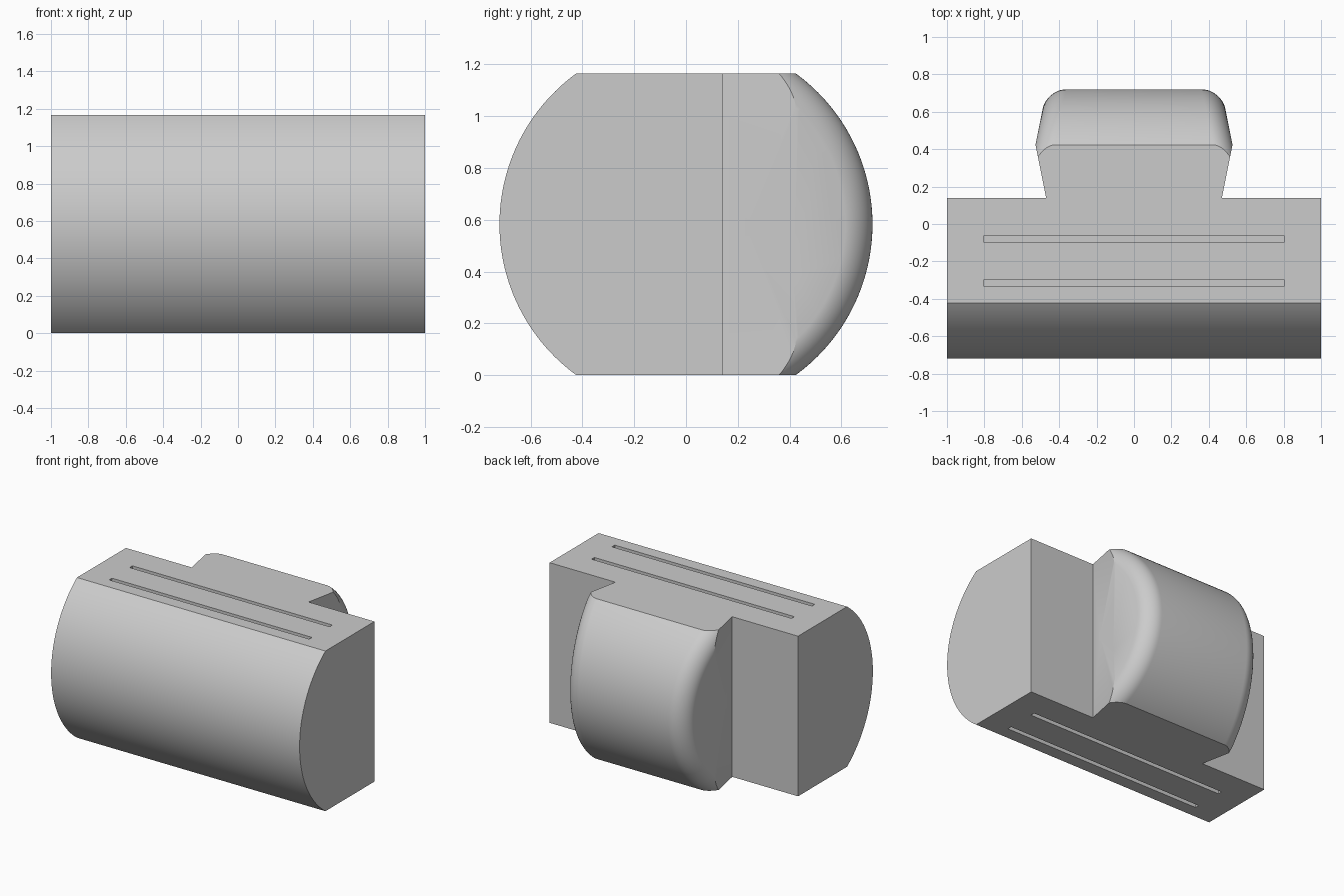
import bpy, bmesh, math

cube = bpy.data.objects.get("Cube")
if cube:
    bpy.data.objects.remove(cube, do_unlink=True)

R, H = 0.72, 1.165          # drum radius, overall height
MID = H / 2
HALF = math.sqrt(R * R - MID * MID)   # where the drum meets the flat top
BACK = 0.14                 # rear face of the wide half
TAPER = 0.2                 # slope of neck and tongue sides
FILLET = 0.105

grey = bpy.data.materials.new("plain_grey")
grey.use_nodes = True
grey.diffuse_color = (0.6, 0.6, 0.6, 1)
grey.node_tree.nodes["Principled BSDF"].inputs["Base Color"].default_value = (0.6, 0.6, 0.6, 1)


def make_object(name, bm):
    bmesh.ops.recalc_face_normals(bm, faces=bm.faces)
    mesh = bpy.data.meshes.new(name)
    bm.to_mesh(mesh)
    bm.free()
    mesh.materials.append(grey)
    obj = bpy.data.objects.new(name, mesh)
    bpy.context.collection.objects.link(obj)
    return obj


def prism(name, points, direction):
    """Extrude a closed outline along a direction."""
    bm = bmesh.new()
    face = bm.faces.new([bm.verts.new(p) for p in points])
    new = bmesh.ops.extrude_face_region(bm, geom=[face])["geom"]
    moved = [v for v in new if isinstance(v, bmesh.types.BMVert)]
    bmesh.ops.translate(bm, verts=moved, vec=direction)
    return make_object(name, bm)


def boolean(target, tool, operation):
    mod = target.modifiers.new(operation, 'BOOLEAN')
    mod.operation, mod.object, mod.solver = operation, tool, 'EXACT'
    bpy.ops.object.select_all(action='DESELECT')
    bpy.context.view_layer.objects.active = target
    target.select_set(True)
    bpy.ops.object.modifier_apply(modifier=mod.name)
    bpy.data.objects.remove(tool, do_unlink=True)


# Wide front half: flat back, top and bottom with a round front
angle = math.atan2(MID, HALF)
outline = [(-1, BACK, 0), (-1, BACK, H)]
for i in range(65):
    a = angle - 2 * angle * i / 64
    outline.append((-1, -R * math.cos(a), MID + R * math.sin(a)))
body = prism("connector_body", outline, (2, 0, 0))

# Rear tongue: round-edged drum whose end faces slope inward to the back
half_width = 0.527 + TAPER * HALF
profile = []
for i in range(13):
    a = math.pi / 2 * i / 12
    profile.append((half_width - FILLET * (1 - math.cos(a)),
                    R - FILLET * (1 - math.sin(a))))
profile += [(-x, r) for x, r in reversed(profile)]
bm = bmesh.new()
rings = []
SEG = 128
for x, r in profile:
    ring = []
    for j in range(SEG):
        a = math.tau * j / SEG
        y = r * math.cos(a)
        shear = -math.copysign(TAPER * y, x)
        ring.append(bm.verts.new((x + shear, y, MID + r * math.sin(a))))
    rings.append(ring)
for lower, upper in zip(rings, rings[1:]):
    for j in range(SEG):
        k = (j + 1) % SEG
        bm.faces.new((lower[j], lower[k], upper[k], upper[j]))
bm.faces.new(rings[0])
bm.faces.new(rings[-1])
tongue = make_object("tongue", bm)

# Flaring neck limits the tongue near the body
plan = []
for y, side in ((0.05, 1), (0.9, 1), (0.9, -1), (0.05, -1)):
    plan.append((side * (0.47 + TAPER * (y - BACK)), y, 0))
neck = prism("neck_limit", plan, (0, 0, H))
boolean(tongue, neck, 'INTERSECT')
boolean(body, tongue, 'UNION')

# Two narrow grooves in both the top and the bottom
for y in (-0.08, -0.315):
    for z in (-0.06, H - 0.06):
        slot = prism("slot_cutter", [(-0.805, y - 0.016, z), (0.805, y - 0.016, z),
                                     (0.805, y + 0.016, z), (-0.805, y + 0.016, z)],
                     (0, 0, 0.12))
        boolean(body, slot, 'DIFFERENCE')

bpy.ops.object.select_all(action='DESELECT')
body.select_set(True)
bpy.context.view_layer.objects.active = body
bpy.ops.object.shade_smooth_by_angle(angle=math.radians(20))
